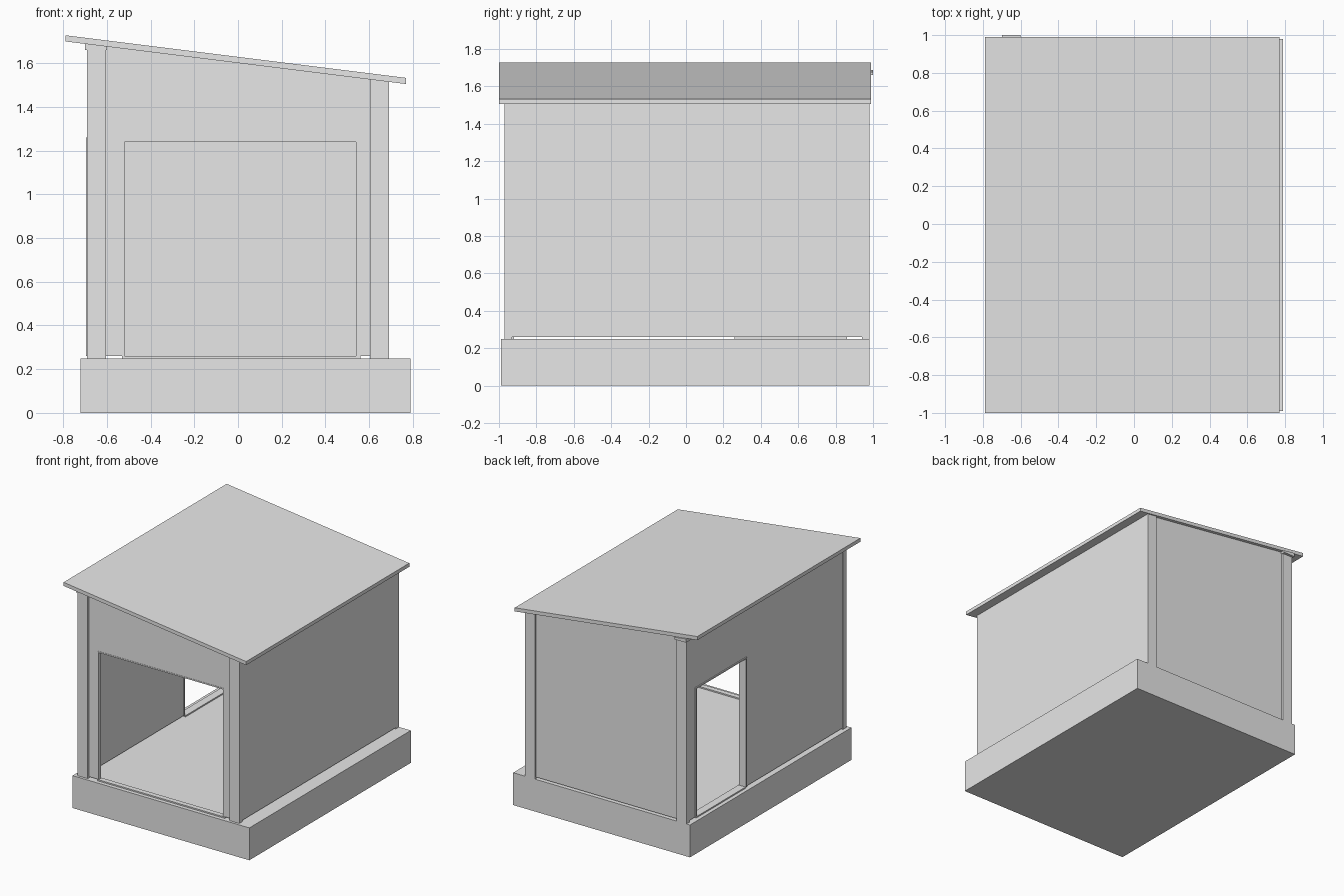
import bpy
import bmesh

if "Cube" in bpy.data.objects:
    bpy.data.objects.remove(bpy.data.objects["Cube"], do_unlink=True)

grey = bpy.data.materials.new("plain grey")
grey.use_nodes = True
grey.diffuse_color = (0.8, 0.8, 0.8, 1)
grey.node_tree.nodes["Principled BSDF"].inputs["Base Color"].default_value = (0.8, 0.8, 0.8, 1)


def prism(name, profile, start, end, axis="y"):
    """Extrude a flat outline along y (outline in x, z) or along x (outline in y, z)."""
    bm = bmesh.new()

    def place(a, b, d):
        return (a, d, b) if axis == "y" else (d, a, b)

    face = bm.faces.new([bm.verts.new(place(a, b, start)) for a, b in profile])
    out = bmesh.ops.extrude_face_region(bm, geom=[face])
    verts = [g for g in out["geom"] if isinstance(g, bmesh.types.BMVert)]
    bmesh.ops.translate(bm, verts=verts, vec=place(0, 0, end - start))
    bmesh.ops.recalc_face_normals(bm, faces=bm.faces)
    mesh = bpy.data.meshes.new(name)
    bm.to_mesh(mesh)
    bm.free()
    mesh.materials.append(grey)
    obj = bpy.data.objects.new(name, mesh)
    bpy.context.collection.objects.link(obj)
    return obj


def box(name, x0, x1, y0, y1, z0, z1):
    return prism(name, [(x0, z0), (x1, z0), (x1, z1), (x0, z1)], y0, y1)


def roof_z(x):
    """Height of the underside of the sloping roof."""
    return 1.70 - 0.125 * (x + 0.79)


def arch(a0, a1, z0, top0, top1, b0, b1, head):
    """Wall outline with a doorway from b0 to b1, up to head."""
    return [(a0, z0), (b0, z0), (b0, head), (b1, head),
            (b1, z0), (a1, z0), (a1, top1), (a0, top0)]


FLOOR, GAP = 0.25, 0.26
FRONT, BACK, SIDE, INNER = -0.97, 0.98, 0.69, 0.605

# Base slab
box("base", -0.72, 0.79, -0.99, BACK, 0, FLOOR)

# Corner posts: the high side carries the eave beam
for end, y0, y1 in (("front", FRONT, -0.93), ("back", 0.94, BACK)):
    box(end + "_high_post", -SIDE, -INNER, y0, y1, FLOOR, 1.66)
    prism(end + "_low_post", [(INNER, FLOOR), (SIDE, FLOOR), (SIDE, roof_z(SIDE)),
                              (INNER, roof_z(INNER))], y0, y1)

# Beam under the high edge of the roof
prism("eave_beam", [(-0.70, 1.66), (-0.60, 1.66), (-0.60, roof_z(-0.60)),
                    (-0.70, roof_z(-0.70))], FRONT, 1.0)

# Front wall with wide doorway, and its thin trim and sill
prism("front_wall", arch(-INNER, INNER, GAP, roof_z(-INNER), roof_z(INNER),
                         -0.52, 0.54, 1.24), -0.955, -0.93)
prism("front_door_trim", arch(-0.53, 0.55, GAP, 1.25, 1.25, -0.52, 0.54, 1.24), -0.957, -0.928)
box("front_sill", -0.53, 0.56, -0.96, -0.92, FLOOR, GAP)

# Back wall
prism("back_wall", [(-INNER, GAP), (INNER, GAP), (INNER, roof_z(INNER)),
                    (-INNER, roof_z(-INNER))], 0.94, 0.965)

# High side wall with narrow doorway, trim and sill
prism("high_side_wall", arch(-0.93, 0.94, GAP, 1.66, 1.66, 0.26, 0.86, 1.25),
      -0.687, -0.64, "x")
prism("side_door_trim", arch(0.25, 0.87, GAP, 1.26, 1.26, 0.26, 0.86, 1.25),
      -0.695, -0.635, "x")
box("side_sill", -0.69, -0.63, 0.26, 0.86, FLOOR, GAP)

# Low side wall
box("low_side_wall", 0.645, SIDE, -0.93, 0.94, GAP, roof_z(SIDE))

# Sloping roof with a thin covering sheet
for name, low, high in (("roof_deck", 0, 0.022), ("roof_sheet", 0.022, 0.028)):
    prism(name, [(-0.79, roof_z(-0.79) + low), (0.77, roof_z(0.77) + low),
                 (0.77, roof_z(0.77) + high), (-0.79, roof_z(-0.79) + high)], -1.0, 0.99)
